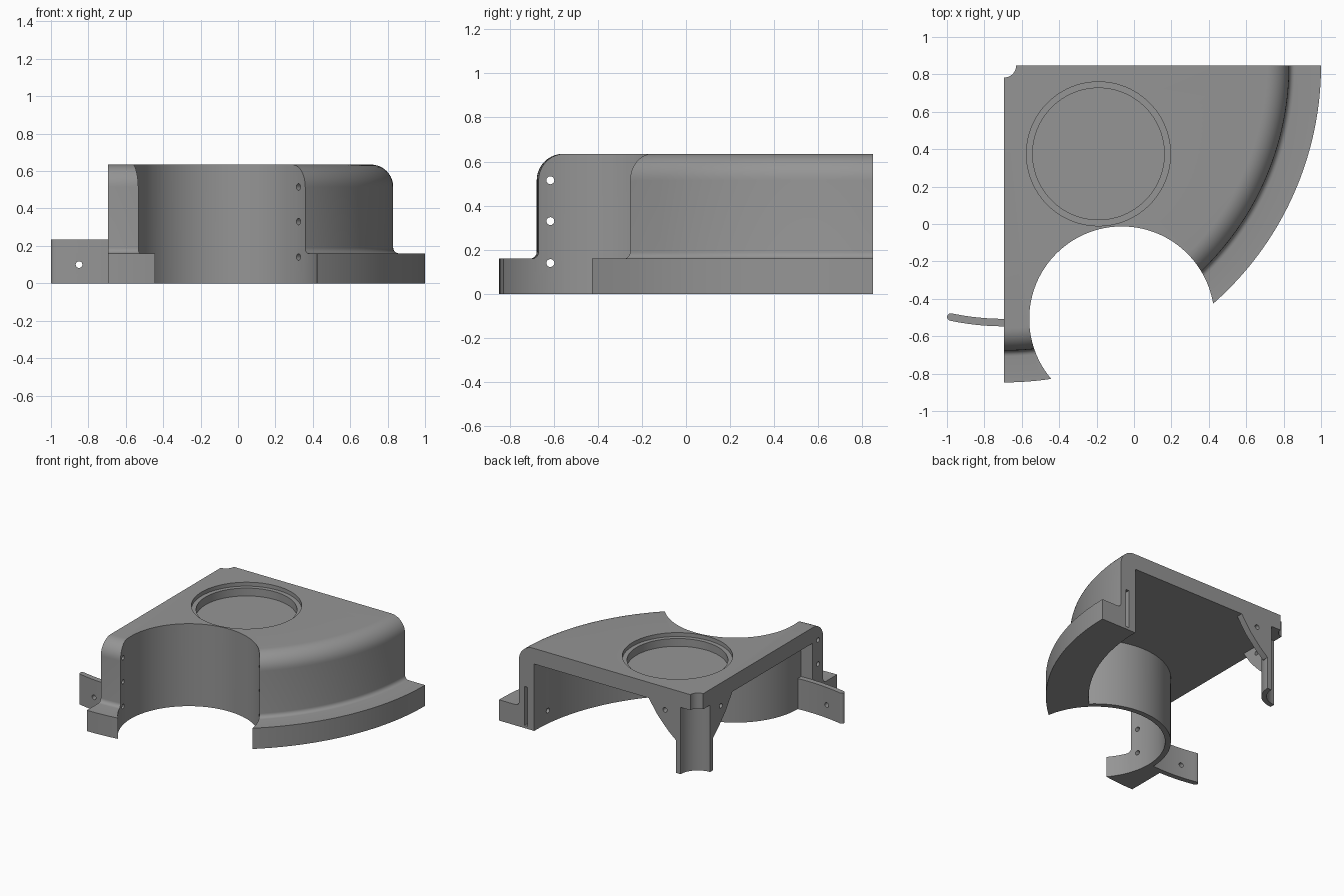
import bpy, bmesh, math
from mathutils import Vector, Matrix

if "Cube" in bpy.data.objects:
    bpy.data.objects.remove(bpy.data.objects["Cube"])

CX, CY = -0.695, 0.848          # axis of the quarter sweep
BX, BY, BR = -0.065, -0.508, 0.495  # round bay in the front
ROOF, UNDER = 0.635, 0.515

grey = bpy.data.materials.new("plain grey")
grey.diffuse_color = (0.3, 0.3, 0.3, 1)
grey.use_nodes = True
grey.node_tree.nodes["Principled BSDF"].inputs["Base Color"].default_value = grey.diffuse_color


def finish(name, bm):
    bmesh.ops.recalc_face_normals(bm, faces=bm.faces)
    me = bpy.data.meshes.new(name)
    bm.to_mesh(me)
    bm.free()
    me.materials.append(grey)
    ob = bpy.data.objects.new(name, me)
    bpy.context.collection.objects.link(ob)
    return ob


def sweep(name, profile, n):
    """Turn an (r, z) outline through the quarter and cap both ends."""
    bm = bmesh.new()
    rings = []
    for i in range(n + 1):
        a = -math.pi / 2 * (1 - i / n)
        rings.append([bm.verts.new((CX + r * math.cos(a), CY + r * math.sin(a), z))
                      for r, z in profile])
    m = len(profile)
    for p, q in zip(rings, rings[1:]):
        for j in range(m):
            k = (j + 1) % m
            bm.faces.new((p[j], p[k], q[k], q[j]))
    bm.faces.new(rings[0])
    bm.faces.new(rings[-1])
    return finish(name, bm)


def prism(name, outline, shift):
    """Extrude a flat outline of 3D points along a vector."""
    bm = bmesh.new()
    f = bm.faces.new([bm.verts.new(p) for p in outline])
    g = bmesh.ops.extrude_face_region(bm, geom=[f])
    bmesh.ops.translate(bm, vec=shift, verts=[v for v in g["geom"]
                                              if isinstance(v, bmesh.types.BMVert)])
    return finish(name, bm)


def rod(name, centre, axis, r, length, seg=16):
    bm = bmesh.new()
    rot = Vector(axis).to_track_quat("Z", "Y").to_matrix().to_4x4()
    bmesh.ops.create_cone(bm, cap_ends=True, segments=seg, radius1=r, radius2=r,
                          depth=length, matrix=Matrix.Translation(centre) @ rot)
    return finish(name, bm)


def arc(cx, cy, r, a0, a1, n):
    return [(cx + r * math.cos(a0 + (a1 - a0) * i / n),
             cy + r * math.sin(a0 + (a1 - a0) * i / n)) for i in range(n + 1)]


def combine(target, tool, op):
    mod = target.modifiers.new("bool", "BOOLEAN")
    mod.operation, mod.solver, mod.object = op, "EXACT", tool
    bpy.context.view_layer.objects.active = target
    bpy.ops.object.modifier_apply(modifier=mod.name)
    bpy.data.objects.remove(tool)


# shell: roof, rounded shoulder, wall and flange
H = math.pi / 2
profile = [(0.065, UNDER), (0.065, ROOF)]
profile += arc(1.405, 0.515, 0.12, H, 0, 10)
profile += arc(1.555, 0.19, 0.03, 2 * H, 3 * H, 5)
profile += [(1.695, 0.16), (1.695, 0), (1.395, 0), (1.395, UNDER)]
body = sweep("housing", profile, 64)

# thin wall behind the round bay
ring = [[p for p in arc(BX, BY, r, -H, 3 * H, 200)
         if math.hypot(p[0] - CX, p[1] - CY) < 1.43] for r in (BR + 0.04, BR - 0.015)]
outline = [(x, y, 0) for x, y in ring[0] + ring[1][::-1]]
parts = [prism("bay_wall", outline, (0, 0, 0.56))]

# corner post with a gusset along each open side
parts.append(sweep("corner_post", [(0.148, 0), (0.185, 0), (0.185, 0.55), (0.148, 0.55)], 16))
web = [(0.16, 0.25), (0.185, 0.25), (0.25, 0.305), (0.34, 0.40), (0.42, UNDER),
       (0.42, 0.55), (0.16, 0.55)]
parts.append(prism("back_gusset", [(CX + d, CY, z) for d, z in web], (0, -0.05, 0)))
parts.append(prism("side_gusset", [(CX, CY - d, z) for d, z in web], (0.05, 0, 0)))

# curved locking tab with a rounded end
a0, a1 = -H + 0.12, -H - 0.208
tip = (CX + 1.375 * math.cos(a1), CY + 1.375 * math.sin(a1))
tab = arc(CX, CY, 1.40, a0, -H, 6) + arc(CX, CY, 1.395, -H, a1, 10)
tab += arc(*tip, 0.02, a1, a1 - math.pi, 8)[1:-1]
tab += arc(CX, CY, 1.355, a1, a0, 16)
parts.append(prism("locking_tab", [(x, y, 0) for x, y in tab], (0, 0, 0.235)))

for p in parts:
    combine(body, p, "UNION")

# round bay, stepped roof recess and joint slot
cuts = [rod("bay_cut", (BX, BY, 0.4), (0, 0, 1), BR, 1.4, 128),
        rod("recess_rim", (-0.19, 0.375, ROOF), (0, 0, 1), 0.385, 0.06, 96),
        rod("recess_floor", (-0.19, 0.375, ROOF), (0, 0, 1), 0.352, 0.18, 96)]
slot = [(0.757, 0.77), (0.783, 0.77), (0.783, 0.9), (0.757, 0.9)]
cuts.append(prism("joint_slot", [(x, y, 0.02) for x, y in slot], (0, 0, 0.3)))

# pin holes in the wall ends, tab, wall and gussets
for z in (0.14, 0.33, 0.515):
    cuts.append(rod("pin_hole", (-0.65, -0.615, z), (1, 0, 0), 0.018, 0.4))
    cuts.append(rod("pin_hole", (0.325, -0.2, z), (0.72, 0.69, 0), 0.018, 0.2))
cuts.append(rod("tab_hole", (-0.85, -0.52, 0.1), (0, 1, 0), 0.018, 0.2))
cuts.append(rod("wall_hole", (0.70, 0.693, 0.1), (1, 0, 0), 0.018, 0.12))
cuts.append(rod("gusset_hole", (CX + 0.28, CY, 0.46), (0, 1, 0), 0.018, 0.2))
cuts.append(rod("gusset_hole", (CX, CY - 0.28, 0.46), (1, 0, 0), 0.018, 0.2))
for c in cuts:
    combine(body, c, "DIFFERENCE")

bpy.ops.object.select_all(action="DESELECT")
body.select_set(True)
bpy.context.view_layer.objects.active = body
bpy.ops.object.shade_smooth_by_angle(angle=math.radians(30))
